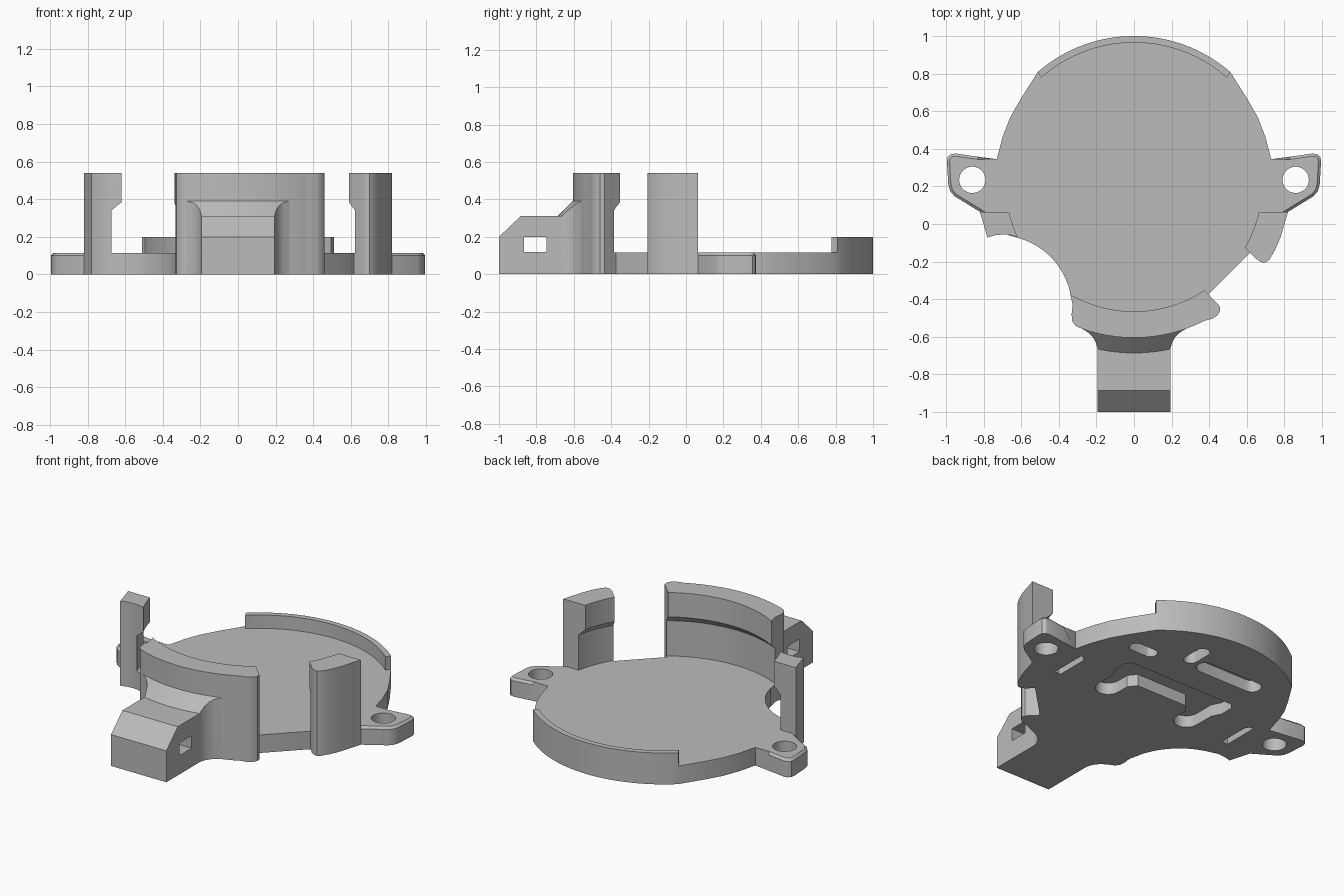
import bpy, bmesh, math

if "Cube" in bpy.data.objects:
    bpy.data.objects.remove(bpy.data.objects["Cube"])

CY = 0.217      # centre of the round tray on y
FLOOR = 0.115   # floor thickness
TOP = 0.54      # height of wall and posts

grey = bpy.data.materials.new("plain_grey")
grey.use_nodes = True
grey.diffuse_color = (0.5, 0.5, 0.5, 1)
grey.node_tree.nodes["Principled BSDF"].inputs["Base Color"].default_value = (0.5, 0.5, 0.5, 1)


def finish(name, bm):
    bmesh.ops.recalc_face_normals(bm, faces=bm.faces)
    mesh = bpy.data.meshes.new(name)
    bm.to_mesh(mesh)
    bm.free()
    mesh.materials.append(grey)
    ob = bpy.data.objects.new(name, mesh)
    bpy.context.scene.collection.objects.link(ob)
    return ob


def prism(name, pts, z0, z1, bevel_beyond=None):
    """Extrude an xy outline; optionally chamfer the top edges far from x = 0."""
    bm = bmesh.new()
    base = bm.faces.new([bm.verts.new((x, y, z0)) for x, y in pts])
    ext = bmesh.ops.extrude_face_region(bm, geom=[base])["geom"]
    top = [v for v in ext if isinstance(v, bmesh.types.BMVert)]
    bmesh.ops.translate(bm, verts=top, vec=(0, 0, z1 - z0))
    if bevel_beyond:
        edges = [e for e in bm.edges
                 if all(v in top and abs(v.co.x) > bevel_beyond for v in e.verts)]
        bmesh.ops.bevel(bm, geom=edges, offset=0.014, segments=1, affect='EDGES')
    return finish(name, bm)


def side_prism(name, pts, half):
    """Extrude a yz outline across x."""
    bm = bmesh.new()
    base = bm.faces.new([bm.verts.new((-half, y, z)) for y, z in pts])
    ext = bmesh.ops.extrude_face_region(bm, geom=[base])["geom"]
    bmesh.ops.translate(bm, verts=[v for v in ext if isinstance(v, bmesh.types.BMVert)],
                        vec=(2 * half, 0, 0))
    return finish(name, bm)


def lathe(name, profile, steps=128):
    """Closed solid turned around the tray axis."""
    bm = bmesh.new()
    rings = [[bm.verts.new((r * math.cos(a), CY + r * math.sin(a), z))
              for a in (2 * math.pi * i / steps for i in range(steps))] for r, z in profile]
    for low, high in zip(rings, rings[1:]):
        for i in range(steps):
            j = (i + 1) % steps
            bm.faces.new((low[i], low[j], high[j], high[i]))
    bm.faces.new(rings[0])
    bm.faces.new(rings[-1])
    return finish(name, bm)


def carve(ob, tool, operation='DIFFERENCE', keep=False):
    """Apply a boolean and drop the helper."""
    mod = ob.modifiers.new("carve", 'BOOLEAN')
    mod.operation, mod.solver, mod.object = operation, 'EXACT', tool
    graph = bpy.context.evaluated_depsgraph_get()
    mesh = bpy.data.meshes.new_from_object(ob.evaluated_get(graph))
    ob.modifiers.clear()
    ob.data = mesh
    if not keep:
        bpy.data.objects.remove(tool)


def arc(cx, cy, r, a0, a1, n):
    angles = [math.radians(a0 + (a1 - a0) * i / n) for i in range(n + 1)]
    return [(cx + r * math.cos(a), cy + r * math.sin(a)) for a in angles]


def slot(cx, cy, length, width, along_x):
    """Rounded slot outline."""
    d, r = (length - width) / 2, width / 2
    if along_x:
        return arc(cx + d, cy, r, -90, 90, 10) + arc(cx - d, cy, r, 90, 270, 10)
    return arc(cx, cy + d, r, 0, 180, 10) + arc(cx, cy - d, r, 180, 360, 10)


# Floor plate
side = [(0.6, 0.67), (0.66, 0.565), (0.70, 0.46), (0.73, 0.345)]
outline = arc(0, 0.22, 0.78, 49, 131, 40)
outline += [(-x, y) for x, y in side]
outline += [(-0.75, 0.065), (-0.70, -0.05)]
outline += arc(-0.72, -0.45, 0.39, 77, 12, 14)
outline += arc(0, CY, 0.75, 246, 294, 16)
outline += [(0.40, -0.37), (0.62, -0.15), (0.72, 0.065)] + side[::-1]
floor = prism("floor_plate", outline, 0, FLOOR)

# Underside recesses
recesses = [slot(0.42, 0.585, 0.19, 0.085, True), slot(0.14, 0.73, 0.19, 0.085, False),
            slot(-0.16, 0.66, 0.46, 0.11, True)]
recesses += [slot(s * 0.65, 0.17, 0.26, 0.085, False) for s in (-1, 1)]
half = [(0.40, 0.40), (0.37, 0.43)]
leg = [(0.40, 0.31), (0.37, 0.25), (0.37, 0.12)] + arc(0.295, 0.12, 0.075, 0, -180, 10) \
    + [(0.22, 0.2), (0.18, 0.25)]
pocket = half[::-1] + leg
recesses.append(pocket + [(-x, y) for x, y in pocket[::-1]])
for pts in recesses:
    carve(floor, prism("recess_cutter", pts, -0.1, 0.075))

# Raised rim at the back
prism("back_rim", arc(0, 0.22, 0.78, 49, 131, 40) + arc(0, 0.22, 0.745, 131.5, 48.5, 40),
      0.1, 0.2)

# Mounting ears
ear = [(0.65, 0.30), (0.73, 0.345), (0.83, 0.358), (0.95, 0.375), (0.975, 0.371),
       (0.992, 0.355), (0.995, 0.33), (0.988, 0.21), (0.978, 0.175), (0.955, 0.148),
       (0.82, 0.065), (0.65, 0.065)]
for s, label in ((1, "left"), (-1, "right")):
    ob = prism(label + "_ear", [(s * x, y) for x, y in ear], 0, FLOOR, 0.81)
    carve(ob, prism("hole_cutter", arc(s * 0.86, 0.235, 0.07, 0, 352.5, 47), -0.1, 0.3))

# Front wall and posts, hollowed by a turned cutter that leaves an inner lip
hollow = lathe("hollow_cutter", [(0.727, FLOOR), (0.727, 0.34), (0.682, 0.385), (0.682, 0.7)])
wall = [(-0.33, -0.34), (-0.34, -0.37), (-0.326, -0.43), (-0.332, -0.48), (-0.328, -0.52),
        (-0.31, -0.542)]
wall += arc(0, CY, 0.822, 250, 297, 28)
wall += [(0.415, -0.505), (0.445, -0.485), (0.459, -0.46), (0.455, -0.435), (0.37, -0.35),
         (0.33, -0.30)]
left_post = [(0.82, 0.065), (0.62, 0.065), (0.57, -0.107), (0.59, -0.125), (0.65, -0.185),
             (0.675, -0.203), (0.70, -0.205), (0.72, -0.19), (0.75, -0.14), (0.78, -0.07),
             (0.80, 0.0)]
right_post = [(-0.82, 0.065), (-0.62, 0.065), (-0.58, -0.08), (-0.63, -0.066), (-0.66, -0.058),
              (-0.70, -0.056), (-0.74, -0.06), (-0.78, -0.072), (-0.80, 0.0)]
for name, pts in (("front_wall", wall), ("left_post", left_post), ("right_post", right_post)):
    carve(prism(name, pts, 0, TOP), hollow, keep=True)
bpy.data.objects.remove(hollow)

# Flared neck between wall and clip
flare = [(0.195, -0.72), (0.195, -0.66), (0.203, -0.63), (0.22, -0.60), (0.24, -0.58),
         (0.275, -0.558), (0.26, -0.53)]
neck = prism("clip_neck", flare + [(-x, y) for x, y in flare[::-1]], 0, 0.5)
carve(neck, lathe("neck_shape", [(0.903, -0.1), (0.903, 0.31), (0.822, 0.392)]), 'INTERSECT')

# Clip block with a cross hole
clip = side_prism("front_clip", [(-1, 0), (-1, 0.2), (-0.885, 0.31), (-0.62, 0.31), (-0.62, 0)],
                  0.195)
carve(clip, side_prism("cross_hole_cutter", [(-0.865, 0.12), (-0.865, 0.2), (-0.745, 0.2),
                                             (-0.745, 0.12)], 0.5))

# Smooth the curved sides, keep the edges sharp
bpy.ops.object.select_all(action='DESELECT')
for ob in bpy.context.scene.collection.all_objects:
    if ob.type == 'MESH' and grey.name in ob.data.materials:
        ob.select_set(True)
        bpy.context.view_layer.objects.active = ob
bpy.ops.object.shade_smooth_by_angle(angle=math.radians(28))
